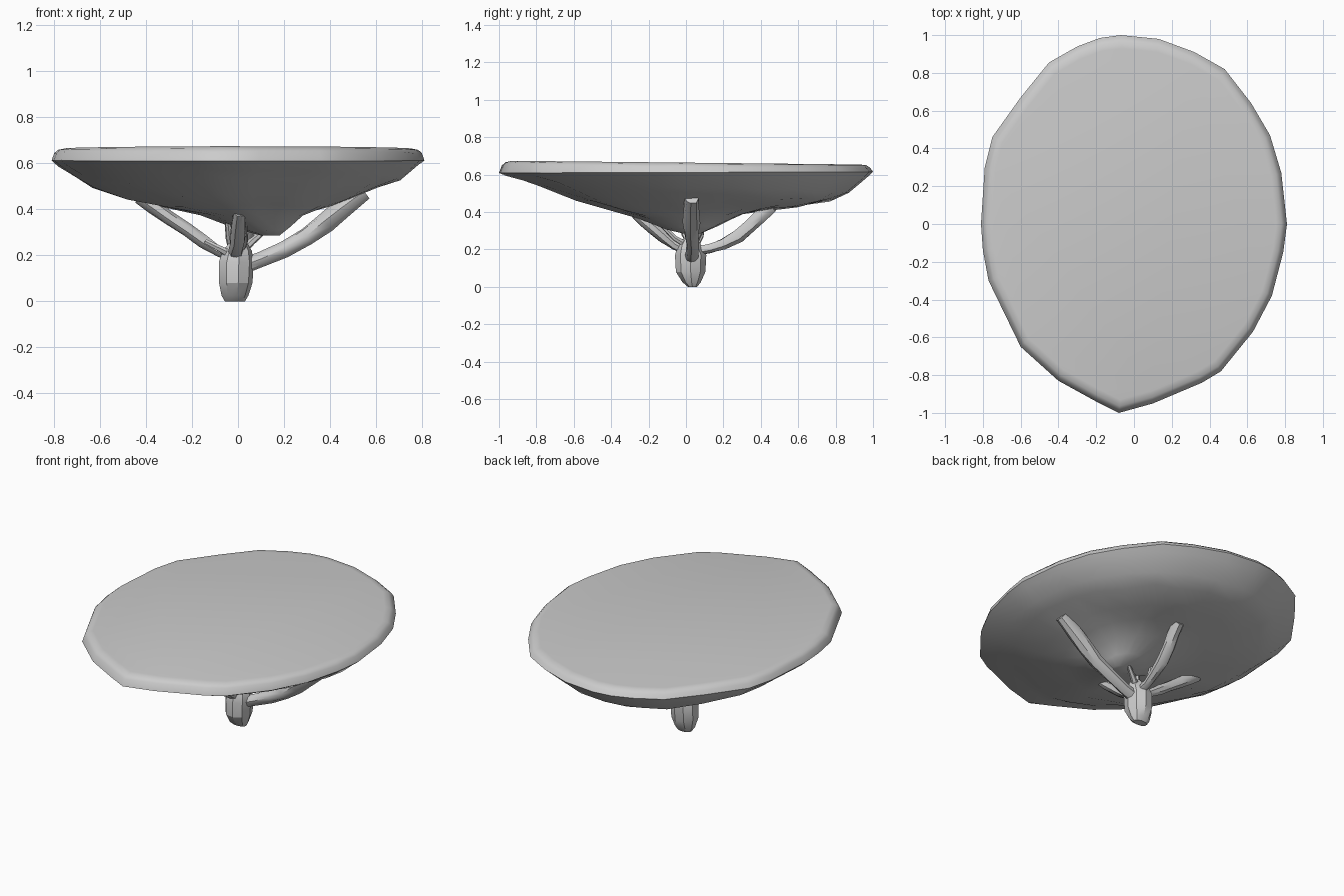
import bpy, bmesh, math, random
from mathutils import Vector

random.seed(4)


def loft(name, rings, angle=40):
    """Skin a list of equal-length point rings and cap both ends."""
    bm = bmesh.new()
    vr = [[bm.verts.new(p) for p in ring] for ring in rings]
    n = len(vr[0])
    for a, b in zip(vr, vr[1:]):
        for i in range(n):
            j = (i + 1) % n
            bm.faces.new((a[i], a[j], b[j], b[i]))
    bm.faces.new(vr[0])
    bm.faces.new(vr[-1])
    bmesh.ops.recalc_face_normals(bm, faces=bm.faces)
    me = bpy.data.meshes.new(name)
    bm.to_mesh(me)
    bm.free()
    ob = bpy.data.objects.new(name, me)
    bpy.context.collection.objects.link(ob)
    bpy.ops.object.select_all(action='DESELECT')
    ob.select_set(True)
    bpy.context.view_layer.objects.active = ob
    bpy.ops.object.shade_smooth_by_angle(angle=math.radians(angle))
    return ob


def branch(name, path, sides=8, knob=0.1):
    """Knobbly tapering limb; path items are (x, y, z, radius)."""
    pts = [Vector(p[:3]) for p in path]
    rings = []
    for k, p in enumerate(pts):
        d = (pts[min(k + 1, len(pts) - 1)] - pts[max(k - 1, 0)]).normalized()
        u = d.cross(Vector((0.37, 0.61, -0.7))).normalized()
        v = d.cross(u)
        ring = []
        for i in range(sides):
            t = 2 * math.pi * i / sides
            r = path[k][3] * random.uniform(1 - knob, 1 + knob)
            ring.append(p + (u * math.cos(t) + v * math.sin(t)) * r)
        rings.append(ring)
    return loft(name, rings)


# Slab: flat egg-shaped top, thin rim and rough shallow bowl underneath
outline = [(.81, 0), (.78, .27), (.72, .47), (.62, .64), (.48, .82), (.32, .91),
           (.13, .98), (-.07, 1), (-.18, .985), (-.3, .94), (-.45, .855), (-.6, .67),
           (-.75, .46), (-.79, .3), (-.81, 0), (-.8, -.14), (-.77, -.3), (-.6, -.65),
           (-.4, -.83), (-.2, -.94), (-.08, -1), (.1, -.95), (.36, -.84), (.46, -.78),
           (.63, -.57), (.73, -.38), (.79, -.15)]
# (scale, centre x, centre y, height, rise toward back, roughness)
levels = [(.93, 0, 0, .664, -.010, 0), (.965, 0, 0, .658, -.008, 0),
          (.985, 0, 0, .643, -.008, .003), (1, 0, 0, .612, .003, 0),
          (.965, 0, 0, .590, -.008, .004), (.87, 0, 0, .533, -.035, .008),
          (.78, 0, 0, .497, -.035, .008), (.6, 0, .01, .448, -.015, .008),
          (.45, .03, .02, .415, 0, .006), (.28, .06, .03, .378, .01, .006),
          (.14, .11, .03, .318, .01, .004), (.05, .14, .03, .286, 0, 0)]
rings = []
for s, cx, cy, z, rise, rough in levels:
    rings.append([(cx + x * s, cy + y * s, z + rise * y + random.uniform(-rough, rough))
                  for x, y in outline])
loft("table_slab", rings, 50)

# Stump: faceted foot
stump = [(0, .045, .025, -.015, .035), (.025, .06, .05, -.015, .03),
         (.08, .075, .08, -.012, .025), (.17, .078, .085, -.01, .025),
         (.22, .065, .065, -.005, .02), (.26, .035, .035, 0, .02)]
loft("stump", [[(cx + rx * math.cos(math.tau * i / 9), cy + ry * math.sin(math.tau * i / 9), z)
                for i in range(9)] for z, rx, ry, cx, cy in stump], 25)

# Main limbs spreading up to the slab
branch("right_limb", [(.02, .03, .15, .035), (.1, .03, .18, .033), (.2, .035, .225, .034),
                      (.3, .03, .28, .04), (.38, .03, .345, .045), (.45, .03, .40, .042),
                      (.55, .03, .475, .038)])
branch("left_limb", [(-.02, .03, .19, .022), (-.08, .03, .215, .022), (-.15, .035, .26, .028),
                     (-.22, .03, .31, .03), (-.3, .03, .365, .032), (-.37, .03, .415, .033),
                     (-.43, .03, .455, .03)])
branch("front_limb", [(-.01, .02, .19, .03), (-.01, -.06, .225, .03), (-.003, -.12, .265, .034),
                      (0, -.18, .315, .034), (.003, -.23, .355, .03), (.005, -.27, .39, .026)])
branch("back_limb", [(0, .04, .19, .025), (.01, .13, .205, .025), (.02, .2, .23, .03),
                     (.03, .28, .27, .036), (.04, .35, .33, .038), (.05, .4, .38, .036),
                     (.06, .46, .43, .032)])

# Thin twigs between the limbs
twigs = [((.02, .04, .22), (.06, .06, .26), (.12, .09, .31)),
         ((-.02, .03, .22), (-.035, -.01, .28), (-.045, -.03, .36)),
         ((-.02, .05, .22), (-.04, .08, .27), (-.05, .1, .37)),
         ((-.03, .0, .20), (-.08, -.02, .23), (-.14, .01, .26)),
         ((.01, .01, .22), (.03, -.06, .26), (.03, -.13, .33))]
for i, path in enumerate(twigs):
    branch(f"twig_{i + 1}", [(*p, r) for p, r in zip(path, (.02, .015, .011))], 6)
